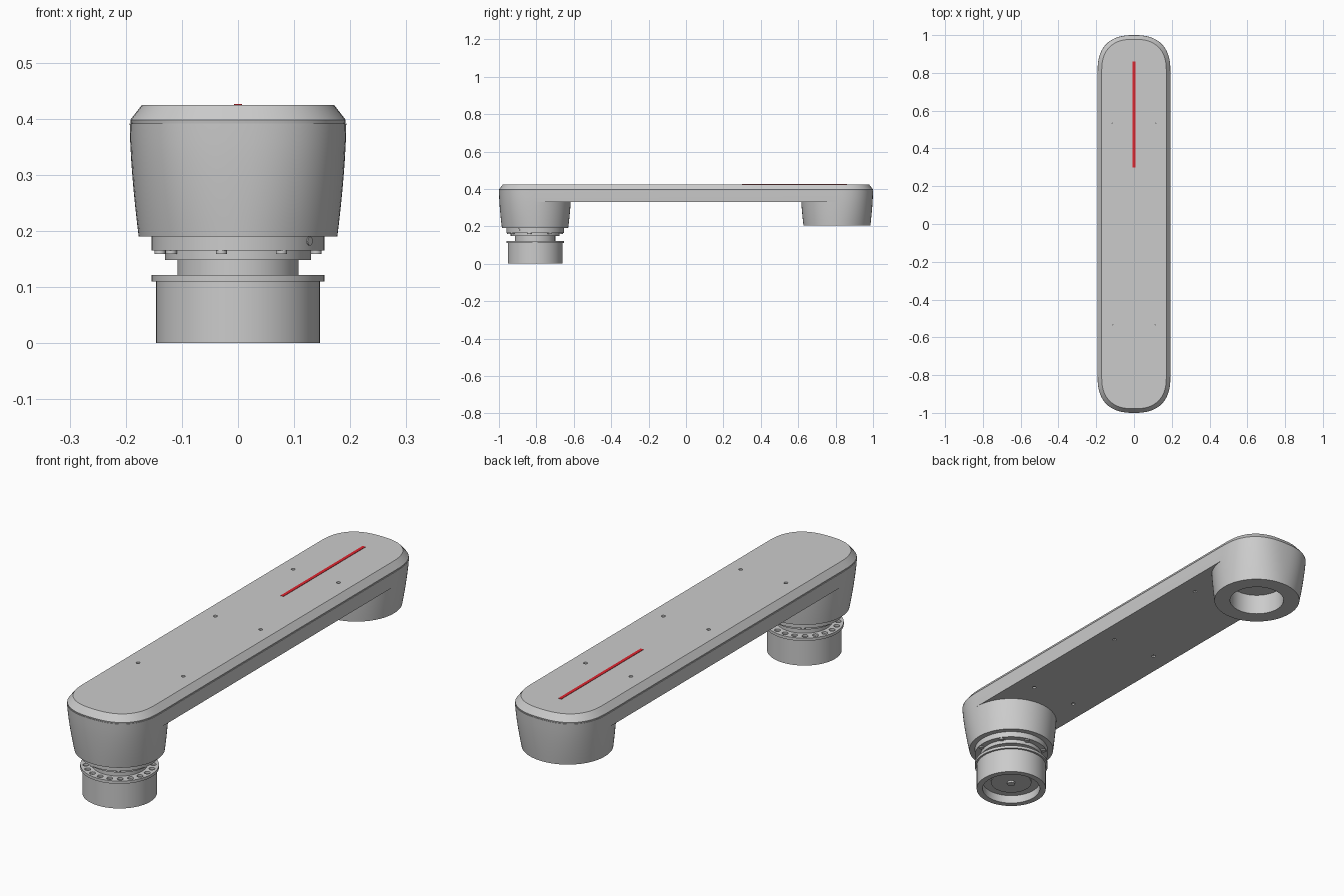
import bpy, bmesh
from math import sin, cos, pi, radians
from mathutils import Matrix, Vector

if "Cube" in bpy.data.objects:
    bpy.data.objects.remove(bpy.data.objects["Cube"])

CY = 0.807      # distance of each boss axis from the middle
M = 36          # segments per half outline


def finish(name, bm, color=None):
    bmesh.ops.recalc_face_normals(bm, faces=bm.faces)
    me = bpy.data.meshes.new(name)
    bm.to_mesh(me)
    bm.free()
    ob = bpy.data.objects.new(name, me)
    bpy.context.collection.objects.link(ob)
    if color:
        mat = bpy.data.materials.new(name)
        mat.diffuse_color = color
        mat.use_nodes = True
        mat.node_tree.nodes["Principled BSDF"].inputs["Base Color"].default_value = mat.diffuse_color
        me.materials.append(mat)
    return ob


def activate(ob):
    bpy.ops.object.select_all(action='DESELECT')
    ob.select_set(True)
    bpy.context.view_layer.objects.active = ob


def smooth(ob):
    activate(ob)
    bpy.ops.object.shade_smooth_by_angle(angle=radians(30))


def cut(ob, cutter):
    activate(ob)
    mod = ob.modifiers.new("holes", 'BOOLEAN')
    mod.operation, mod.solver, mod.object = 'DIFFERENCE', 'EXACT', cutter
    bpy.ops.object.modifier_apply(modifier=mod.name)


def bridge(bm, a, b):
    for i in range(len(a)):
        j = (i + 1) % len(a)
        bm.faces.new((a[i], a[j], b[j], b[i]))


def loft(bm, rings, start=None, cap=True):
    prev = start
    for ring in rings:
        vs = [bm.verts.new(p) for p in ring]
        if prev:
            bridge(bm, prev, vs)
        elif cap:
            bm.faces.new(vs)
        prev = vs
    if cap:
        bm.faces.new(prev)
    return prev


def cylinders(name, spots, r, z0, z1, seg=16):
    bm = bmesh.new()
    for x, y in spots:
        loft(bm, [[(x + r * cos(2 * pi * i / seg), y + r * sin(2 * pi * i / seg), z)
                   for i in range(seg)] for z in (z0, z1)])
    return finish(name, bm)


def lathe(name, profile, y, seg=72):
    bm = bmesh.new()
    loft(bm, [[(r * cos(2 * pi * i / seg), y + r * sin(2 * pi * i / seg), z)
               for i in range(seg)] for r, z in profile])
    return finish(name, bm)


def arc(cy, sgn, w, n, z, flip=1):
    # half superellipse running from x = flip*w to x = -flip*w
    pts = []
    for i in range(M + 1):
        c, s = cos(pi * i / M), max(sin(pi * i / M), 0.0)
        x = flip * w * (1 if c > 0 else -1) * abs(c) ** (2 / n)
        y = 0 if i in (0, M) else w * s ** (2 / n)
        pts.append((x, cy + sgn * y, z))
    return pts


def outline(w, z, n=2.5):
    return arc(CY, 1, w, n, z) + arc(-CY, -1, w, n, z, -1)


def width(z):
    return 0.193 - 0.016 * ((0.392 - z) / 0.202) ** 1.6


def power(z):
    return 2 + 0.5 * max(0, (z - 0.19) / 0.202)


# Body: beam with a tapered boss under each end
bm = bmesh.new()
last = loft(bm, [outline(width(z), z, power(z)) for z in (0.392, 0.36, 0.33)], cap=False)
bm.verts.ensure_lookup_table()
bm.faces.new(bm.verts[:2 * (M + 1)])
underside = []
for sgn, outer, z_end in ((1, last[:M + 1], 0.205), (-1, last[M + 1:], 0.19)):
    inner = [bm.verts.new(p) for p in arc(sgn * CY, -sgn, width(0.33), 2, 0.33, sgn)[1:-1]]
    underside += [outer[0]] + inner + [outer[-1]]
    rings = []
    for k in range(1, 6):
        z = 0.33 + (z_end - 0.33) * k / 5
        rings.append(arc(sgn * CY, sgn, width(z), power(z), z, sgn)
                     + arc(sgn * CY, -sgn, width(z), 2, z, sgn)[1:-1][::-1])
    if sgn > 0:     # open bore in the rear boss
        for z in (z_end, 0.295):
            rings.append(arc(CY, 1, 0.113, 2, z) + arc(CY, -1, 0.113, 2, z)[1:-1][::-1])
    end = loft(bm, rings, outer + inner[::-1], cap=False)
    bm.faces.new(end)
bm.faces.new(underside)
body = finish("arm_body", bm)

# Chamfered top cover
bm = bmesh.new()
loft(bm, [outline(w, z) for w, z in ((0.191, 0.392), (0.192, 0.398), (0.171, 0.425))])
cover = finish("top_cover", bm)

# Six screw holes through the arm, with recessed screws
spots = [(x, y) for x in (-0.108, 0.108) for y in (-0.527, 0, 0.53)]
cutter = cylinders("hole_cutter", spots, 0.008, 0.3, 0.45)
cut(body, cutter)
cut(cover, cutter)
bpy.data.objects.remove(cutter)
smooth(body)
smooth(cover)
smooth(cylinders("screws", spots, 0.0078, 0.336, 0.418))

# Red stripe on the cover
bm = bmesh.new()
bmesh.ops.create_cube(bm, size=1, matrix=Matrix.Translation((0, 0.58, 0.425))
                      @ Matrix.Diagonal((0.014, 0.56, 0.003, 1)))
finish("red_stripe", bm, (0.75, 0.02, 0.03, 1))

# Lower collar with a recessed underside and a flange drilled all round
collar = lathe("lower_collar", [(0.085, 0.03), (0.085, 0.036), (0.121, 0.036), (0.121, 0),
                                (0.146, 0), (0.146, 0.11), (0.154, 0.11), (0.154, 0.122),
                                (0.1, 0.122)], -CY)
ring = [(0.132 * cos(2 * pi * i / 20), -CY + 0.132 * sin(2 * pi * i / 20)) for i in range(20)]
cutter = cylinders("flange_cutter", ring, 0.012, 0.113, 0.14)
cut(collar, cutter)
bpy.data.objects.remove(cutter)
smooth(collar)
smooth(cylinders("centre_bolt", [(0, -CY)], 0.017, 0.022, 0.035, 24))

# Neck and upper ring joining the collar to the front boss
smooth(lathe("joint_neck", [(0.108, 0.115), (0.108, 0.148), (0.13, 0.148), (0.13, 0.165),
                            (0.154, 0.165), (0.154, 0.195)], -CY))

# Eight bolt heads under the upper ring
angles = [radians(-102 + 45 * i) for i in range(8)]
smooth(cylinders("ring_bolts", [(0.142 * cos(a), -CY + 0.142 * sin(a)) for a in angles],
                 0.01, 0.159, 0.168))

# Small index pin on the side of the upper ring
bm = bmesh.new()
d = Vector((0.127, -0.087, 0)).normalized()
bmesh.ops.create_cone(bm, cap_ends=True, segments=16, radius1=0.008, radius2=0.008, depth=0.02,
                      matrix=Matrix.Translation(Vector((0, -CY, 0.182)) + d * 0.146)
                      @ d.to_track_quat('Z', 'Y').to_matrix().to_4x4())
smooth(finish("index_pin", bm))
